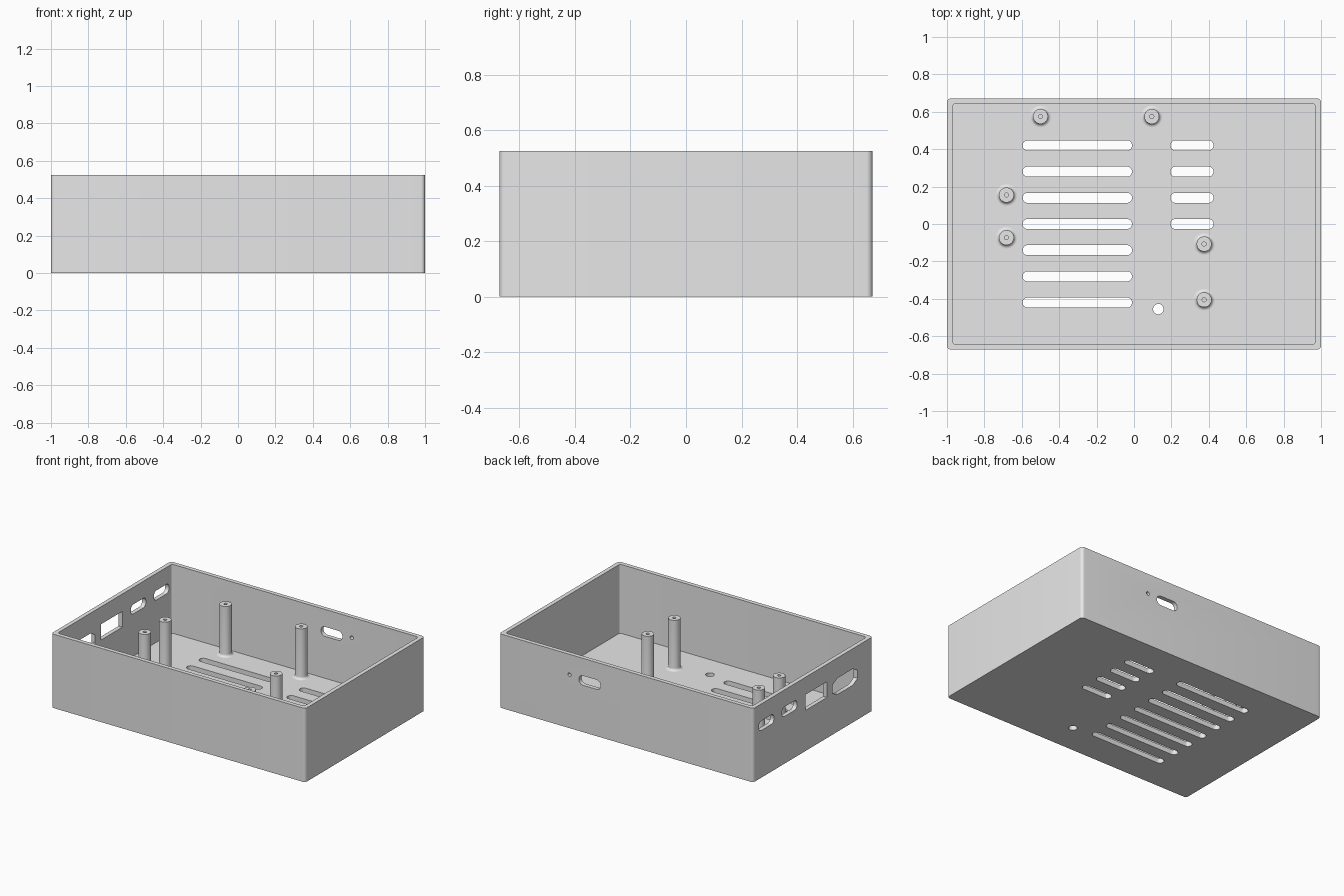
import bpy, bmesh, math

if "Cube" in bpy.data.objects:
    bpy.data.objects.remove(bpy.data.objects["Cube"])

W, D, H = 2.0, 1.344, 0.525      # outer size
WALL, FLOOR = 0.03, 0.035        # thicknesses

grey = bpy.data.materials.new("plain grey")
grey.diffuse_color = (0.8, 0.8, 0.8, 1)
grey.use_nodes = True
grey.node_tree.nodes["Principled BSDF"].inputs["Base Color"].default_value = grey.diffuse_color


def make(name, bm):
    bmesh.ops.remove_doubles(bm, verts=bm.verts, dist=1e-5)
    bmesh.ops.recalc_face_normals(bm, faces=bm.faces)
    me = bpy.data.meshes.new(name)
    bm.to_mesh(me)
    bm.free()
    me.materials.append(grey)
    ob = bpy.data.objects.new(name, me)
    bpy.context.collection.objects.link(ob)
    return ob


def select(ob):
    bpy.ops.object.select_all(action='DESELECT')
    ob.select_set(True)
    bpy.context.view_layer.objects.active = ob


def rounded(cu, cv, w, h, r, n=8):
    """Rounded rectangle outline; r = half the height gives a slot or circle."""
    pts = []
    for k, (su, sv) in enumerate([(1, 1), (-1, 1), (-1, -1), (1, -1)]):
        for i in range(n + 1):
            a = math.pi / 2 * (k + i / n)
            pts.append((cu + su * (w / 2 - r) + r * math.cos(a),
                        cv + sv * (h / 2 - r) + r * math.sin(a)))
    return pts


def prism(bm, pts, lo, hi, axis='z'):
    """Extrude a closed outline along an axis."""
    put = {'x': lambda u, v, t: (t, u, v),
           'y': lambda u, v, t: (u, t, v),
           'z': lambda u, v, t: (u, v, t)}[axis]
    clean = []
    for p in pts:
        if all(math.dist(p, q) > 1e-5 for q in clean):
            clean.append(p)
    a = [bm.verts.new(put(u, v, lo)) for u, v in clean]
    b = [bm.verts.new(put(u, v, hi)) for u, v in clean]
    bm.faces.new(a[::-1])
    bm.faces.new(b)
    for i in range(len(a)):
        j = (i + 1) % len(a)
        bm.faces.new((a[i], a[j], b[j], b[i]))


# Open tray
bm = bmesh.new()
prism(bm, rounded(0, 0, W, D, 0.022), 0, H)
tray = make("tray", bm)

# Cavity and all openings
cut = bmesh.new()
prism(cut, rounded(0, 0, W - 2 * WALL, D - 2 * WALL, 0.015), FLOOR, H + 0.1)
cavity = make("cavity_cutter", cut)

cut = bmesh.new()
lo, hi = -0.05, FLOOR + 0.05
for i in range(7):                                   # floor vents
    y = 0.42 - 0.14 * i
    prism(cut, rounded(-0.303, y, 0.585, 0.054, 0.027), lo, hi)
    if i < 4:
        prism(cut, rounded(0.31, y, 0.23, 0.054, 0.027), lo, hi)
prism(cut, rounded(0.13, -0.455, 0.056, 0.056, 0.028), lo, hi)

lo, hi = -W / 2 - 0.05, -W / 2 + WALL + 0.05         # left wall ports
for y in (0.525, 0.265):
    prism(cut, rounded(y, 0.37, 0.17, 0.068, 0.03), lo, hi, 'x')
prism(cut, rounded(-0.035, 0.345, 0.24, 0.112, 0.002, 1), lo, hi, 'x')
cy, cz, a, b = -0.36, 0.323, 0.14, 0.058
prism(cut, [(cy + su * u, cz + sv * v) for su, sv, u, v in (
    (1, 1, a, 0.03), (1, 1, 0.085, b), (-1, 1, 0.085, b), (-1, 1, a, 0.03),
    (-1, -1, a, 0.03), (-1, -1, 0.085, b), (1, -1, 0.085, b), (1, -1, a, 0.03))],
    lo, hi, 'x')

lo, hi = D / 2 - WALL - 0.05, D / 2 + 0.05           # back wall slot and pinhole
prism(cut, rounded(0.287, 0.367, 0.17, 0.068, 0.033), lo, hi, 'y')
prism(cut, rounded(0.446, 0.38, 0.026, 0.026, 0.013), lo, hi, 'y')
openings = make("openings_cutter", cut)

select(tray)
for cutter in (cavity, openings):
    cutter.hide_render = True
    mod = tray.modifiers.new("cut", 'BOOLEAN')
    mod.operation, mod.solver, mod.object = 'DIFFERENCE', 'EXACT', cutter
    bpy.ops.object.modifier_apply(modifier=mod.name)
    bpy.data.objects.remove(cutter)
bpy.ops.object.shade_smooth_by_angle(angle=math.radians(30))

# Standoff posts: filleted foot, shaft and blind screw hole
R, F, TOP, HOLE, N = 0.04, 0.018, 0.393, 0.011, 32
profile = [(0, FLOOR - 0.005), (R + F, FLOOR - 0.005)]
for i in range(7):
    t = math.pi / 2 * i / 6
    profile.append((R + F - F * math.sin(t), FLOOR + F - F * math.cos(t)))
profile += [(R, TOP), (HOLE, TOP), (HOLE, 0.22), (0, 0.22)]
for i, (x, y) in enumerate([(-0.5, 0.575), (0.095, 0.575), (-0.682, 0.155),
                            (-0.682, -0.073), (0.375, -0.107), (0.375, -0.405)]):
    bm = bmesh.new()
    vs = [bm.verts.new((r, 0, z)) for r, z in profile]
    es = [bm.edges.new(p) for p in zip(vs, vs[1:])]
    bmesh.ops.spin(bm, geom=vs + es, cent=(0, 0, 0), axis=(0, 0, 1),
                   angle=2 * math.pi, steps=N)
    post = make(f"standoff_post_{i + 1}", bm)
    post.location = (x, y, 0)
    select(post)
    bpy.ops.object.shade_smooth_by_angle(angle=math.radians(30))
